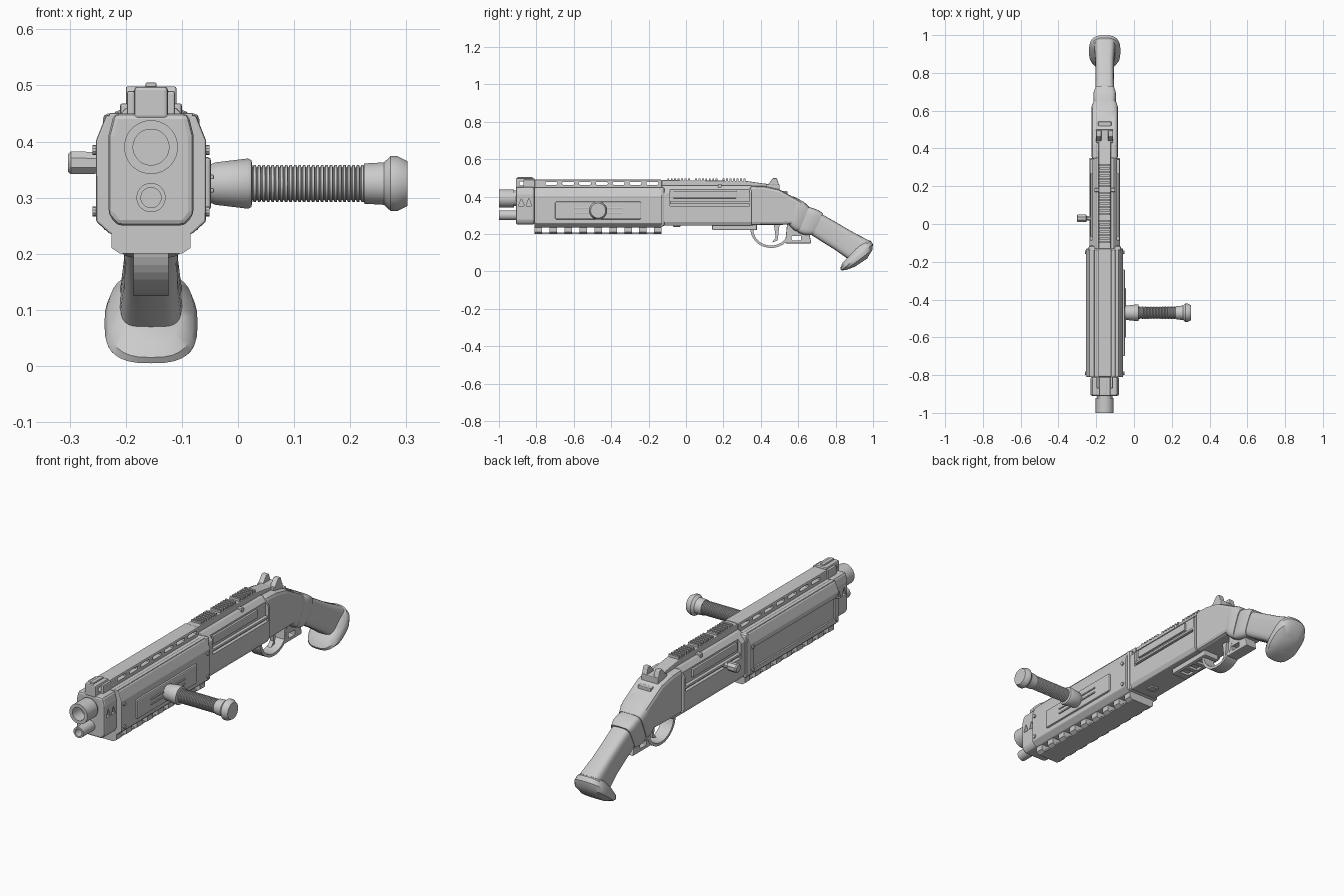
import bpy, bmesh, math
from mathutils import Vector

if "Cube" in bpy.data.objects:
    bpy.data.objects.remove(bpy.data.objects["Cube"])

# Shared stations along the body
CENTRE = -.155
MUZZLE, NOSE, GUARD_FRONT, GUARD_BACK, RECEIVER_BACK = -1, -.91, -.81, -.13, .35
BARREL_Z, MAGAZINE_Z, HANDLE_Z, DECK_Z = .39, .3, .325, .44
GUARD = (GUARD_FRONT, GUARD_BACK)
SIDES = (-1, 1)

grey = bpy.data.materials.new("plain grey")
grey.use_nodes = True
grey.diffuse_color = (.6, .6, .6, 1)
grey.node_tree.nodes["Principled BSDF"].inputs["Base Color"].default_value = grey.diffuse_color


def activate(part):
    bpy.ops.object.select_all(action="DESELECT")
    part.select_set(True)
    bpy.context.view_layer.objects.active = part


def finish(name, bm, bevel=0, smooth=False):
    bmesh.ops.recalc_face_normals(bm, faces=bm.faces)
    mesh = bpy.data.meshes.new(name)
    bm.to_mesh(mesh)
    bm.free()
    mesh.materials.append(grey)
    part = bpy.data.objects.new(name, mesh)
    bpy.context.collection.objects.link(part)
    activate(part)
    if bevel:
        modifier = part.modifiers.new("edge", "BEVEL")
        modifier.width, modifier.segments = bevel, 2
        bpy.ops.object.modifier_apply(modifier=modifier.name)
    if smooth:
        bpy.ops.object.shade_smooth_by_angle(angle=math.radians(35))
    return part


def loft(name, rings, bevel=0, smooth=False):
    bm = bmesh.new()
    loops = [[bm.verts.new(point) for point in ring] for ring in rings]
    for first, second in zip(loops, loops[1:]):
        for i in range(len(first)):
            bm.faces.new((first[i - 1], first[i], second[i], second[i - 1]))
    bm.faces.new(loops[0])
    bm.faces.new(loops[-1])
    return finish(name, bm, bevel, smooth)


def side_prism(name, outline, x, bevel=0):
    """Extrude a side outline across the body; x is measured from the centre plane."""
    return loft(name, [[(CENTRE + offset, *point) for point in outline] for offset in x], bevel)


def box(name, x, y, z, bevel=0):
    outline = [(y[0], z[0]), (y[1], z[0]), (y[1], z[1]), (y[0], z[1])]
    return side_prism(name, outline, x, bevel)


def centred(half):
    return (-half, half)


def around(middle, half):
    return (middle - half, middle + half)


def shell(name, y, z, half, top, bottom, drop, bevel=0):
    """A long body with sloping shoulders and a narrower underside."""
    right = [(top, z[1]), (half, z[1] - drop), (half, z[0] + drop / 2), (bottom, z[0])]
    outline = right + [(-x, height) for x, height in reversed(right)]
    return loft(name, [[(CENTRE + x, station, height) for x, height in outline] for station in y], bevel)


def lathe(name, profile, centre, axis, sides=32):
    """Turn (position, radius) pairs about a line along x or y."""
    rings = []
    for position, radius in profile:
        ring = []
        for k in range(sides):
            angle = math.tau * (k + .5) / sides
            across, height = centre[0] + radius * math.cos(angle), centre[1] + radius * math.sin(angle)
            ring.append((position, across, height) if axis == "x" else (across, position, height))
        rings.append(ring)
    return loft(name, rings, smooth=True)


def tube(name, start, end, height, radius, bore):
    depth = start + (end - start) * .8
    profile = [(depth, bore), (start, bore), (start, radius), (end, radius)]
    return lathe(name, profile, (CENTRE, height), "y")


def swept(name, start, end, lean, halves, power):
    """Rounded sections evenly spaced on a line, leaning back as they go."""
    rings = []
    steps = 32
    for i, (tall, wide) in enumerate(halves):
        part = i / (len(halves) - 1)
        middle = Vector((CENTRE, *start)).lerp(Vector((CENTRE, *end)), part)
        angle = math.radians(lean[0] + (lean[1] - lean[0]) * part)
        up = Vector((0, math.sin(angle), math.cos(angle)))
        ring = []
        for k in range(steps):
            turn = math.tau * k / steps
            across, along = [math.copysign(abs(value) ** (2 / power), value)
                             for value in (math.cos(turn), math.sin(turn))]
            ring.append(middle + up * tall * along + Vector((wide * across, 0, 0)))
        rings.append(ring)
    return loft(name, rings, smooth=True)


def cut(part, cutters):
    for cutter in cutters:
        activate(part)
        modifier = part.modifiers.new("cut", "BOOLEAN")
        modifier.object, modifier.operation = cutter, "DIFFERENCE"
        bpy.ops.object.modifier_apply(modifier=modifier.name)
        bpy.data.objects.remove(cutter)


# Barrel and magazine tube
tube("muzzle_ring", MUZZLE, -.92, BARREL_Z, radius=.048, bore=.032)
tube("barrel", -.93, GUARD_FRONT, BARREL_Z, radius=.042, bore=.032)
tube("magazine_tube", MUZZLE, NOSE + .03, MAGAZINE_Z, radius=.026, bore=.018)

# Front block with triangular vents
nose = shell("front_block", y=(NOSE, GUARD_FRONT), z=(.25, .45), half=.076, top=.066, bottom=.06, drop=.04, bevel=.01)
for side in SIDES:
    for y in (-.88, -.84):
        triangle = [(y - .015, .35), (y + .015, .35), (y, .39)]
        cut(nose, [side_prism("vent_cutter", triangle, x=(side * .06, side * .1))])

# Handguard with an inset panel on the right
guard = shell("handguard", GUARD, z=(.235, .447), half=.098, top=.08, bottom=.073, drop=.045, bevel=.004)
cut(guard, [box("panel_cutter", x=(-.2, -.09), y=(GUARD_FRONT + .03, GUARD_BACK - .03), z=(.28, .38))])
box("rear_band", centred(.086), around(GUARD_BACK, .015), z=(.24, .45), bevel=.01)
for side in SIDES:
    box("shoulder_ridge", around(side * .065, .01), GUARD, around(.445, .006), bevel=.003)
    for y in (GUARD_FRONT + .02, GUARD_BACK - .02):
        for z in (.275, .385):
            screw = [(CENTRE + side * depth, .009) for depth in (.09, .104)]
            lathe("screw", screw, (y, z), "x", sides=10)

# Lower rail with open side holes
box("lower_rail_plate", centred(.055), GUARD, z=(.2, .207))
pitch = (GUARD_BACK - GUARD_FRONT) / 8.5
for i in range(9):
    start = GUARD_FRONT + i * pitch
    shell("lower_rail_post", y=(start, start + pitch / 2), z=(.2, .24), half=.07, top=.07, bottom=.055, drop=.02)

# Slotted top rail
rail = box("top_rail", centred(.036), GUARD, z=(DECK_Z, .49), bevel=.005)
for i in range(7):
    slot = around(GUARD_FRONT + .09 * (i + 1), .032)
    cut(rail, [box("slot_cutter", centred(.1), slot, around(.47, .008), bevel=.006)])

# Front sight
sight = box("front_sight_base", centred(.03), (NOSE, GUARD_FRONT), (DECK_Z, .498), bevel=.006)
cut(sight, [box("sight_cutter", centred(.1), around(-.865, .025), around(.47, .01), bevel=.005)])
box("front_sight_bead", centred(.01), around(-.86, .04), around(.5, .005), bevel=.003)
for side in SIDES:
    box("front_sight_ear", around(side * .036, .007), (-.87, GUARD_FRONT), (DECK_Z, .49), bevel=.004)

# Side plate and ribbed side handle
plate_y = -.47
box("side_plate", x=(.09, .107), y=around(plate_y, .23), z=around(HANDLE_Z, .047), bevel=.006)
for side in SIDES:
    box("side_plate_rib", (.105, .112), around(plate_y, .13), around(HANDLE_Z + side * .012, .004), bevel=.002)
collar = [(-.06, .03), (-.04, .038), (.018, .045), (.024, .042)]
ribs = []
for i in range(25):
    x = .026 + i * .008
    ribs += [(x, .029), (x + .002, .033), (x + .006, .033), (x + .007, .029)]
knob = [(.225, .036), (.26, .038), (.272, .049), (.284, .049), (.302, .04)]
lathe("side_handle", collar + ribs + knob, (plate_y, HANDLE_Z), "x")

# Receiver with a window on each side
receiver = shell("receiver", y=(GUARD_BACK, RECEIVER_BACK), z=(.245, .46), half=.08, top=.045, bottom=.07,
                 drop=.04, bevel=.003)
window = (-.085, .34)
for side in SIDES:
    cut(receiver, [box("window_cutter", (side * .064, side * .12), window, (.35, DECK_Z))])
    box("window_bolt", (side * .06, side * .074), (-.07, .27), around(.41, .02), bevel=.004)
    box("window_rail", (side * .06, side * .079), window, around(.368, .006), bevel=.003)
rear_outline = [(.34, .246), (.34, .458), (.42, .455), (.5, .438), (.63, .365), (.58, .25)]
side_prism("receiver_rear", rear_outline, centred(.069), bevel=.016)

# Toothed top rib
rib_outline = [(GUARD_BACK, DECK_Z), (GUARD_BACK, .488), (.32, .483), (.45, .465), (.48, DECK_Z)]
side_prism("top_rib", rib_outline, centred(.032), bevel=.004)
for i in range(23):
    if i % 8 != 7:
        box("rib_tooth", centred(.027), around(-.095 + i * .0185, .005), around(.488, .008))
box("cross_pin", centred(.055), around(.18, .01), (DECK_Z, .468), bevel=.004)

# Rear sight
box("rear_sight_base", centred(.045), around(.465, .035), around(.45, .016), bevel=.004)
for side in SIDES:
    ear = [(.435, .46), (.465, .498), (.485, .498), (.498, .46)]
    side_prism("rear_sight_ear", ear, (side * .018, side * .045), bevel=.003)
box("top_catch", centred(.035), around(.53, .012), (.4, .43), bevel=.004)

# Bolt handle
bolt = [(-.22, .013), (-.25, .013), (-.253, .021), (-.298, .022), (-.303, .017)]
lathe("bolt_handle", bolt, (.03, .362), "x", sides=8)

# Underside plate with slots
plate = box("lower_plate", centred(.042), (.14, .38), (.22, .25), bevel=.006)
for y in (.2, .26, .32):
    cut(plate, [box("slot_cutter", centred(.025), around(y, .02), (.2, .232))])
box("lower_stud", centred(.02), around(-.05, .02), (.238, .25), bevel=.003)

# Trigger, guard loop and lever
loop = []
for size in (1, .87):
    arc = []
    for i in range(21):
        angle = math.pi * i / 20
        arc.append((.455 - .11 * size * math.cos(angle), .225 - .1 * size * math.sin(angle)))
    loop += arc if size == 1 else arc[::-1]
side_prism("trigger_guard", loop, centred(.031))
trigger = [(.46, .155), (.49, .165), (.5, .25), (.47, .25), (.48, .18)]
side_prism("trigger", trigger, centred(.01))
lever = side_prism("lever", [(.53, .15), (.67, .15), (.66, .2), (.57, .26), (.54, .25)], centred(.03), bevel=.004)
cut(lever, [box("lever_cutter", centred(.1), around(.59, .025), around(.178, .012), bevel=.004)])

# Neck, collar, grip and butt
swept("neck", start=(.56, .324), end=(.63, .278), lean=(8, 22),
      halves=[(.078, .066), (.08, .071), (.081, .071), (.072, .062)], power=5)
swept("collar", start=(.625, .275), end=(.705, .252), lean=(20, 25),
      halves=[(.074, .058), (.076, .06), (.073, .06), (.064, .052)], power=5)
swept("grip", start=(.685, .258), end=(.918, .118), lean=(24, 50),
      halves=[(.062, .05), (.064, .048), (.066, .049), (.075, .055)], power=4)
swept("butt_pad", start=(.895, .105), end=(.935, .046), lean=(44, 56),
      halves=[(.085, .055), (.11, .076), (.11, .083), (.09, .08), (.04, .05)], power=2.8)
